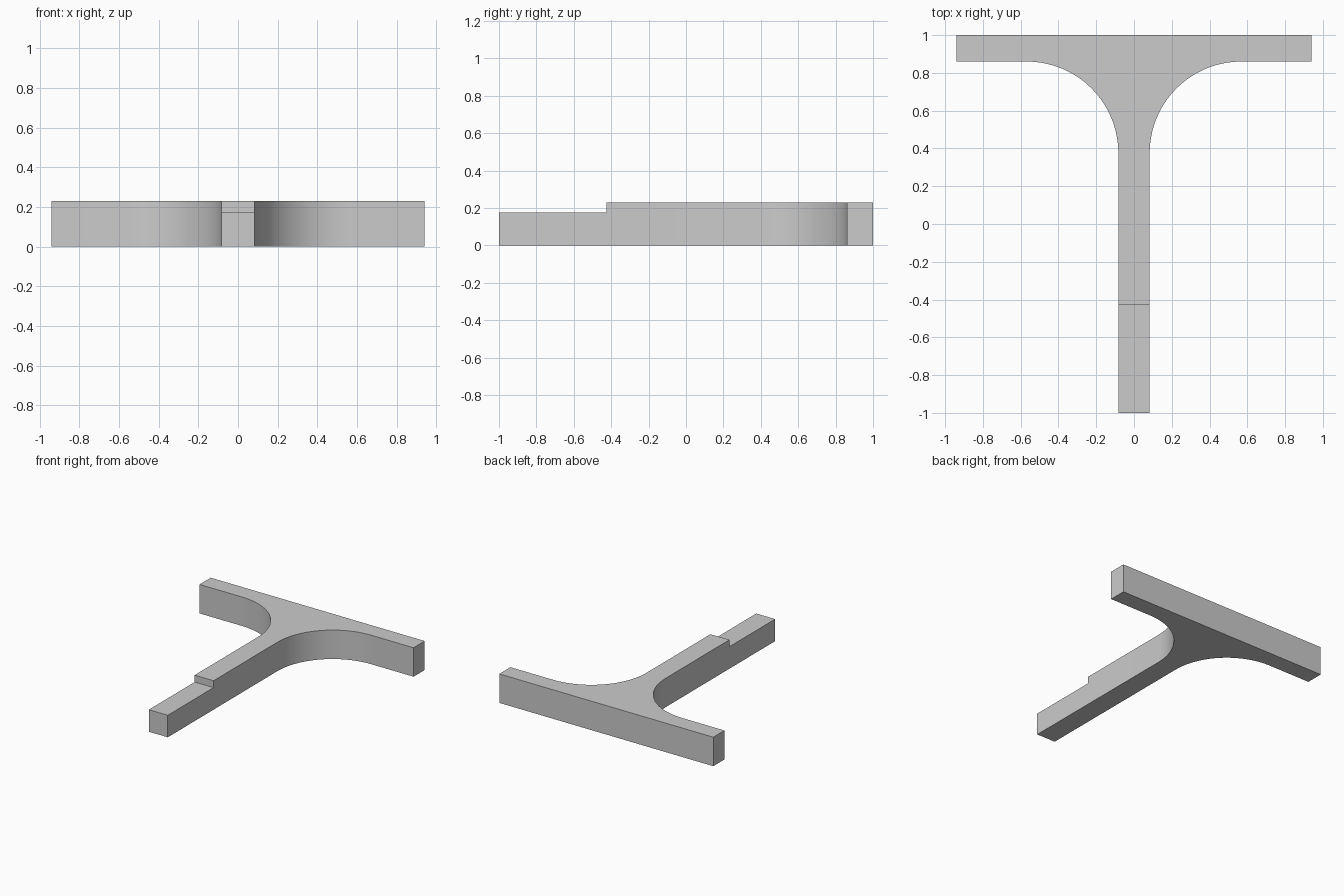
import bpy
import bmesh
from math import cos, sin, pi, radians

cube = bpy.data.objects.get("Cube")
if cube:
    bpy.data.objects.remove(cube, do_unlink=True)

# Main dimensions
BAR_HALF, BAR_BACK, BAR_FRONT = 0.94, 1.0, 0.86
STEM_HALF, STEP_Y, STEM_FRONT = 0.083, -0.425, -1.0
HEIGHT, STEP_Z = 0.23, 0.175
RADIUS, SEGMENTS = 0.485, 32

# Single plain material
grey = bpy.data.materials.new("plain_grey")
grey.use_nodes = True
colour = (0.6, 0.6, 0.6, 1.0)
grey.diffuse_color = colour
grey.node_tree.nodes["Principled BSDF"].inputs["Base Color"].default_value = colour

# Right half of the T outline, from the stem to the back of the bar
cx, cy = STEM_HALF + RADIUS, BAR_FRONT - RADIUS
half = [(STEM_HALF, STEP_Y)]
for i in range(SEGMENTS + 1):
    a = pi - pi / 2 * i / SEGMENTS
    half.append((cx + RADIUS * cos(a), cy + RADIUS * sin(a)))
half += [(BAR_HALF, BAR_FRONT), (BAR_HALF, BAR_BACK)]
outline = half + [(-x, y) for x, y in reversed(half)]

# Extrude the outline to full height
bm = bmesh.new()
base = bm.faces.new([bm.verts.new((x, y, 0)) for x, y in outline])
prism = bmesh.ops.extrude_face_region(bm, geom=[base], use_keep_orig=True)
top = [g for g in prism["geom"] if isinstance(g, bmesh.types.BMVert)]
bmesh.ops.translate(bm, verts=top, vec=(0, 0, HEIGHT))
bmesh.ops.recalc_face_normals(bm, faces=bm.faces[:])

# Split the stem's end face at the step and pull its lower part forward
end = min(bm.faces, key=lambda f: f.calc_center_median().y)
bmesh.ops.bisect_plane(bm, geom=[end, *end.edges, *end.verts],
                       plane_co=(0, 0, STEP_Z), plane_no=(0, 0, 1))
ends = [f for f in bm.faces if all(abs(v.co.y - STEP_Y) < 1e-4 for v in f.verts)]
lower = min(ends, key=lambda f: f.calc_center_median().z)
tongue = bmesh.ops.extrude_face_region(bm, geom=[lower])
tip = [g for g in tongue["geom"] if isinstance(g, bmesh.types.BMVert)]
bmesh.ops.translate(bm, verts=tip, vec=(0, STEM_FRONT - STEP_Y, 0))
if lower.is_valid:
    bmesh.ops.delete(bm, geom=[lower], context='FACES_ONLY')
bmesh.ops.recalc_face_normals(bm, faces=bm.faces[:])

mesh = bpy.data.meshes.new("t_bracket")
bm.to_mesh(mesh)
bm.free()
mesh.materials.append(grey)
bracket = bpy.data.objects.new("t_bracket", mesh)
bpy.context.collection.objects.link(bracket)

# Smooth the fillets while keeping the corners sharp
bpy.ops.object.select_all(action='DESELECT')
bracket.select_set(True)
bpy.context.view_layer.objects.active = bracket
bpy.ops.object.shade_smooth_by_angle(angle=radians(30))
